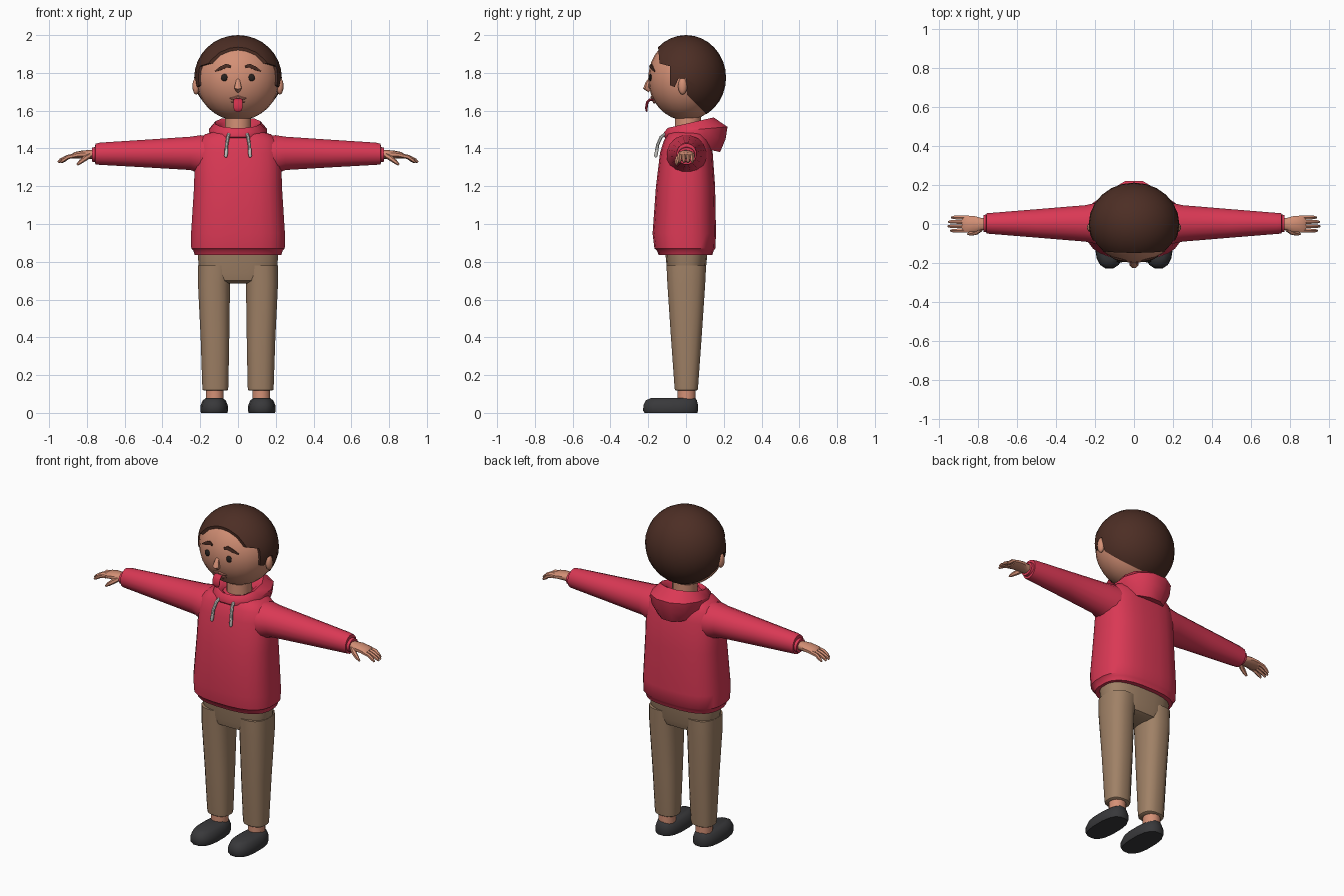
import bpy, bmesh, math
from mathutils import Vector

if "Cube" in bpy.data.objects:
    bpy.data.objects.remove(bpy.data.objects["Cube"], do_unlink=True)


def material(name, r, g, b):
    m = bpy.data.materials.new(name)
    m.use_nodes = True
    m.diffuse_color = (r, g, b, 1)
    bsdf = m.node_tree.nodes["Principled BSDF"]
    bsdf.inputs["Base Color"].default_value = (r, g, b, 1)
    bsdf.inputs["Roughness"].default_value = 0.8
    return m


SKIN = material("skin", .66, .28, .18)
LIP = material("lip pink", .50, .18, .13)
HAIR = material("dark brown hair", .073, .027, .018)
RED = material("red cloth", .70, .04, .09)
TONGUE = material("tongue red", .62, .03, .07)
TAN = material("tan cloth", .35, .22, .133)
SHOE = material("charcoal shoe", .04, .04, .043)
CORD = material("pale grey cord", .64, .64, .61)
EYE = material("eye black", .02, .015, .013)


def smooth(obj, angle=.75):
    bpy.ops.object.select_all(action='DESELECT')
    obj.select_set(True)
    bpy.context.view_layer.objects.active = obj
    bpy.ops.object.shade_smooth_by_angle(angle=angle)


def finish(name, bm, mat):
    bmesh.ops.recalc_face_normals(bm, faces=bm.faces)
    mesh = bpy.data.meshes.new(name)
    bm.to_mesh(mesh)
    bm.free()
    mesh.materials.append(mat)
    obj = bpy.data.objects.new(name, mesh)
    bpy.context.collection.objects.link(obj)
    smooth(obj)
    return obj


def ring(center, u, v, n=16, power=2):
    """Superellipse of n points spanned by the half axes u and v."""
    pts = []
    for i in range(n):
        a = math.tau * (i + .5) / n
        c, s = math.cos(a), math.sin(a)
        c = math.copysign(abs(c) ** (2 / power), c)
        s = math.copysign(abs(s) ** (2 / power), s)
        pts.append(Vector(center) + Vector(u) * c + Vector(v) * s)
    return pts


def band(x, rx, y0, y1, z0, z1, n=16, power=2):
    """Ring around the body, from front (y0, z0) to back (y1, z1)."""
    return ring((x, (y0 + y1) / 2, (z0 + z1) / 2), (rx, 0, 0),
                (0, (y1 - y0) / 2, (z1 - z0) / 2), n, power)


def loft(name, rings, mat):
    bm = bmesh.new()
    rows = [[bm.verts.new(p) for p in r] for r in rings]
    n = len(rows[0])
    for a, b in zip(rows, rows[1:]):
        for i in range(n):
            j = (i + 1) % n
            bm.faces.new((a[i], a[j], b[j], b[i]))
    bm.faces.new(rows[0])
    bm.faces.new(rows[-1])
    return finish(name, bm, mat)


def tube(name, points, radii, mat, side=(1, 0, 0), flat=1, n=8):
    """Tube along a path; side sets the wide axis, flat the thickness."""
    pts = [Vector(p) for p in points]
    rings = []
    for i, (p, r) in enumerate(zip(pts, radii)):
        d = (pts[min(i + 1, len(pts) - 1)] - pts[max(i - 1, 0)]).normalized()
        u = Vector(side)
        u = (u - d * u.dot(d)).normalized()
        rings.append(ring(p, u * r, d.cross(u) * r * flat, n))
    return loft(name, rings, mat)


def ball(name, center, radii, mat, seg=12, rows=8):
    bm = bmesh.new()
    bmesh.ops.create_uvsphere(bm, u_segments=seg, v_segments=rows, radius=1)
    for v in bm.verts:
        v.co = Vector(center) + Vector(a * b for a, b in zip(v.co, radii))
    return finish(name, bm, mat)


# Head and neck
HEAD, HEAD_R = (0, 0, 1.77), (.222, .2, .222)
ball("head", HEAD, HEAD_R, SKIN, 24, 16)
loft("neck", [band(0, .07, -.06, .08, z, z) for z in (1.45, 1.62)], SKIN)


def face_y(x, z):
    return -HEAD_R[1] * math.sqrt(1 - (x / HEAD_R[0]) ** 2
                                  - ((z - HEAD[2]) / HEAD_R[2]) ** 2)


# Hair: a larger shell trimmed by a side profile of the hairline
hair = ball("hair", (0, 0, 1.775), (.232, .212, .225), HAIR, 24, 16)
profile = [(-.15, 2.1), (-.148, 1.94), (-.14, 1.85), (-.085, 1.835),
           (-.085, 1.735), (-.06, 1.725), (-.04, 1.77), (0, 1.77),
           (.005, 1.685), (.12, 1.57), (.12, 1.5), (.4, 1.5), (.4, 2.1)]
cutter = loft("hairline_cutter",
              [[Vector((x, y, z)) for y, z in profile] for x in (-.4, .4)], HAIR)
cutter.hide_render = True
trim = hair.modifiers.new("hairline", 'BOOLEAN')
trim.operation, trim.solver, trim.object = 'INTERSECT', 'EXACT', cutter
bpy.context.view_layer.objects.active = hair
bpy.ops.object.modifier_apply(modifier=trim.name)
bpy.data.objects.remove(cutter, do_unlink=True)
smooth(hair)

# Nose, lips and tongue
tube("nose", [(0, -.185, 1.775), (0, -.203, 1.745), (0, -.208, 1.722), (0, -.19, 1.705)],
     [.008, .014, .021, .012], SKIN)
for name, z, w in (("upper_lip", 1.668, .045), ("lower_lip", 1.648, .036)):
    pts = [(x, face_y(x, z) - .001, z + (.004 if x == 0 else -.003))
           for x in (-w, -w / 2, 0, w / 2, w)]
    tube(name, pts, [.003, .008, .009, .008, .003], LIP, (0, 0, 1))
tube("tongue", [(0, -.165, 1.66), (0, -.192, 1.658), (0, -.205, 1.645),
                (0, -.21, 1.615), (0, -.208, 1.6), (0, -.206, 1.594)],
     [.022, .025, .025, .025, .019, .008], TONGUE, flat=.28, n=10)

# Hoodie body, with a narrower hem
torso = [(.835, .23, -.145, .14), (.86, .238, -.155, .148), (.87, .249, -.168, .156),
         (.95, .25, -.178, .16), (1.2, .234, -.16, .155), (1.38, .23, -.138, .142),
         (1.44, .215, -.118, .125), (1.475, .175, -.1, .11), (1.495, .11, -.08, .09)]
loft("hoodie_body", [band(0, rx, a, b, z, z, 24, 2.7) for z, rx, a, b in torso], RED)

# Hood lying around the neck and hanging down the back
hood = [(.075, -.075, .09, 1.47, 1.5), (.095, -.085, .12, 1.5, 1.545),
        (.122, -.1, .15, 1.508, 1.565), (.158, -.122, .225, 1.485, 1.515),
        (.155, -.122, .215, 1.462, 1.45), (.12, -.1, .185, 1.44, 1.38)]
loft("hood", [band(0, *h, 12, 2.2) for h in hood], RED)

# Trouser seat
seat = [(.685, .1, -.06, .06), (.7, .19, -.09, .09), (.74, .209, -.1, .104),
        (.86, .215, -.112, .116)]
loft("trouser_seat", [band(0, rx, a, b, z, z, 20, 2.7) for z, rx, a, b in seat], TAN)

for label, s in (("left", 1), ("right", -1)):
    # Eye, brow and ear
    ball(label + "_eye", (s * .072, face_y(.072, 1.775), 1.775), (.018, .008, .019), EYE)
    brow = [(s * x, face_y(x, z) - .002, z)
            for x, z in ((.04, 1.832), (.06, 1.838), (.09, 1.825), (.122, 1.808))]
    tube(label + "_brow", brow, [.008, .012, .011, .004], HAIR, (0, 0, 1), .6, 6)
    ball(label + "_ear", (s * .222, -.018, 1.73), (.019, .024, .045), SKIN)

    # Sleeve with cuff
    sleeve = [(.14, 1.365, .11, .105), (.2, 1.366, .106, .106), (.25, 1.374, .095, .09),
              (.5, 1.373, .074, .074), (.73, 1.372, .055, .06), (.755, 1.37, .053, .056),
              (.757, 1.368, .046, .04), (.772, 1.367, .044, .038)]
    loft(label + "_sleeve", [ring((s * x, .003, z), (0, ry, 0), (0, 0, rz))
                             for x, z, ry, rz in sleeve], RED)

    # Hand, four fingers and thumb
    palm = [(.75, 1.367, .032, .026), (.785, 1.368, .033, .023), (.82, 1.369, .043, .021),
            (.865, 1.364, .045, .017), (.882, 1.358, .04, .011)]
    loft(label + "_palm", [ring((s * x, 0, z), (0, ry, 0), (0, 0, rz), 10, 2.4)
                           for x, z, ry, rz in palm], SKIN)
    for i, reach in enumerate((.94, .953, .95, .935)):
        y = -.034 + i * .0225
        tube(f"{label}_finger_{i + 1}",
             [(s * .86, y, 1.363), (s * .9, y, 1.355), (s * (reach - .015), y, 1.338),
              (s * reach, y, 1.326)], [.012, .0115, .01, .005], SKIN, (0, 1, 0), n=6)
    tube(label + "_thumb", [(s * .785, -.025, 1.363), (s * .81, -.043, 1.347),
                            (s * .835, -.05, 1.328), (s * .852, -.051, 1.313)],
         [.014, .014, .011, .005], SKIN, (0, 1, 0), n=6)

    # Drawstring
    tube(label + "_drawstring", [(s * .045, -.1, 1.485), (s * .053, -.132, 1.46),
                                 (s * .06, -.15, 1.42), (s * .064, -.16, 1.36),
                                 (s * .064, -.159, 1.353)],
         [.008, .009, .009, .01, .005], CORD)

    # Trouser leg
    leg = [(.118, .12, .062, .055), (.122, .12, .068, .06), (.14, .12, .07, .062),
           (.4, .122, .077, .081), (.68, .127, .086, .1), (.78, .122, .09, .105)]
    loft(label + "_trouser_leg", [band(s * x, rx, -ry, ry + .003, z, z, 16, 2.5)
                                  for z, x, rx, ry in leg], TAN)

    # Ankle and shoe
    loft(label + "_ankle", [band(s * .123, .048, -.047, .052, z, z, 12)
                            for z in (.05, .14)], SKIN)
    shoe = [(0, .07, -.222, .062), (.012, .075, -.229, .066), (.04, .073, -.228, .066),
            (.066, .062, -.215, .06), (.08, .042, -.185, .05)]
    loft(label + "_shoe", [band(s * .126, rx, a, b, z, z, 16, 2.6)
                           for z, rx, a, b in shoe], SHOE)
